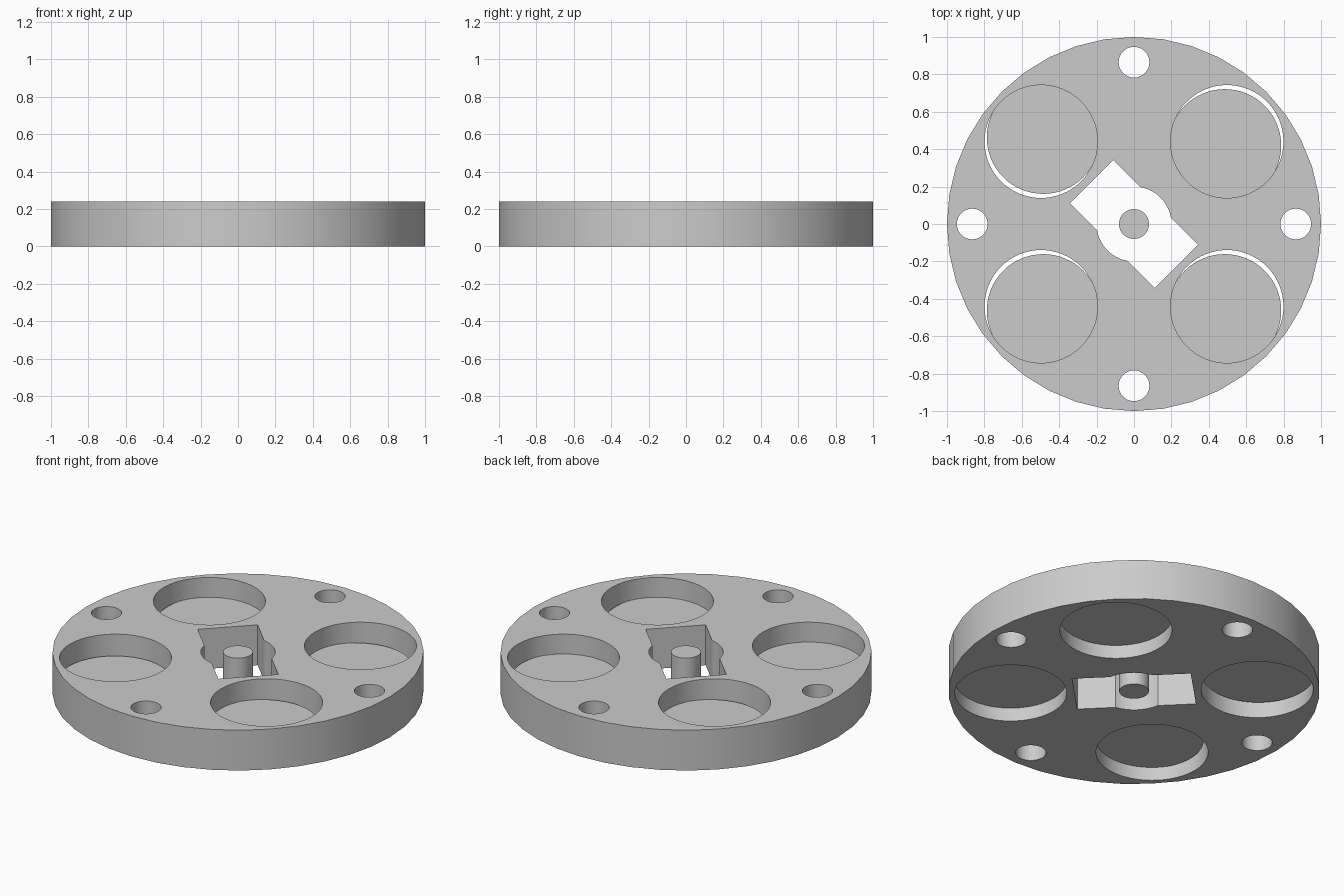
import bpy
import math

cube = bpy.data.objects.get("Cube")
if cube:
    bpy.data.objects.remove(cube, do_unlink=True)

HEIGHT = 0.24
MID = HEIGHT / 2

grey = bpy.data.materials.new("plain_grey")
grey.use_nodes = True
colour = (0.6, 0.6, 0.6, 1)
grey.diffuse_color = colour
grey.node_tree.nodes["Principled BSDF"].inputs["Base Color"].default_value = colour


def cylinder(name, x, y, radius, bottom, top, sides=64):
    bpy.ops.mesh.primitive_cylinder_add(
        vertices=sides, radius=radius, depth=top - bottom,
        location=(x, y, (bottom + top) / 2))
    obj = bpy.context.object
    obj.name = name
    obj.data.materials.append(grey)
    return obj


def cut(target, cutter):
    mod = target.modifiers.new("cut", "BOOLEAN")
    mod.operation = "DIFFERENCE"
    mod.solver = "EXACT"
    mod.object = cutter
    bpy.context.view_layer.objects.active = target
    bpy.ops.object.modifier_apply(modifier=mod.name)
    bpy.data.objects.remove(cutter, do_unlink=True)


def smooth(obj):
    bpy.ops.object.select_all(action="DESELECT")
    obj.select_set(True)
    bpy.context.view_layer.objects.active = obj
    bpy.ops.object.shade_smooth_by_angle(angle=math.radians(30))


# Round plate
plate = cylinder("round_plate", 0, 0, 1, 0, HEIGHT, 40)

# Four small bolt holes
for i in range(4):
    a = i * math.pi / 2
    cut(plate, cylinder("bolt_cutter", 0.865 * math.cos(a), 0.865 * math.sin(a),
                        0.082, -0.1, HEIGHT + 0.1, 48))

# Four large round openings, each with a slightly offset web inside
webs = []
for sx, sy, shift_x, shift_y in ((1, 1, -1, -1), (-1, 1, 1, 1),
                                 (1, -1, -1, -1), (-1, -1, 1, -1)):
    x, y = sx * 0.497, sy * 0.441
    cut(plate, cylinder("opening_cutter", x, y, 0.302, -0.1, HEIGHT + 0.1))
    side = ("back" if sy > 0 else "front") + ("_left" if sx > 0 else "_right")
    webs.append(cylinder(side + "_web", x + 0.012 * shift_x, y + 0.022 * shift_y,
                         0.302, 0.08, 0.122))

# Diagonal slot with a round middle
bpy.ops.mesh.primitive_cube_add(size=1, location=(0, 0, MID),
                                rotation=(0, 0, -math.pi / 4))
slot = bpy.context.object
slot.scale = (0.642, 0.328, 0.5)
bpy.context.view_layer.update()
slot.data.materials.append(grey)
cut(plate, slot)
cut(plate, cylinder("hub_cutter", 0, 0, 0.2, -0.1, HEIGHT + 0.1))

# Centre peg
peg = cylinder("centre_peg", 0, 0, 0.08, 0, HEIGHT, 48)

for obj in [plate, peg] + webs:
    smooth(obj)
